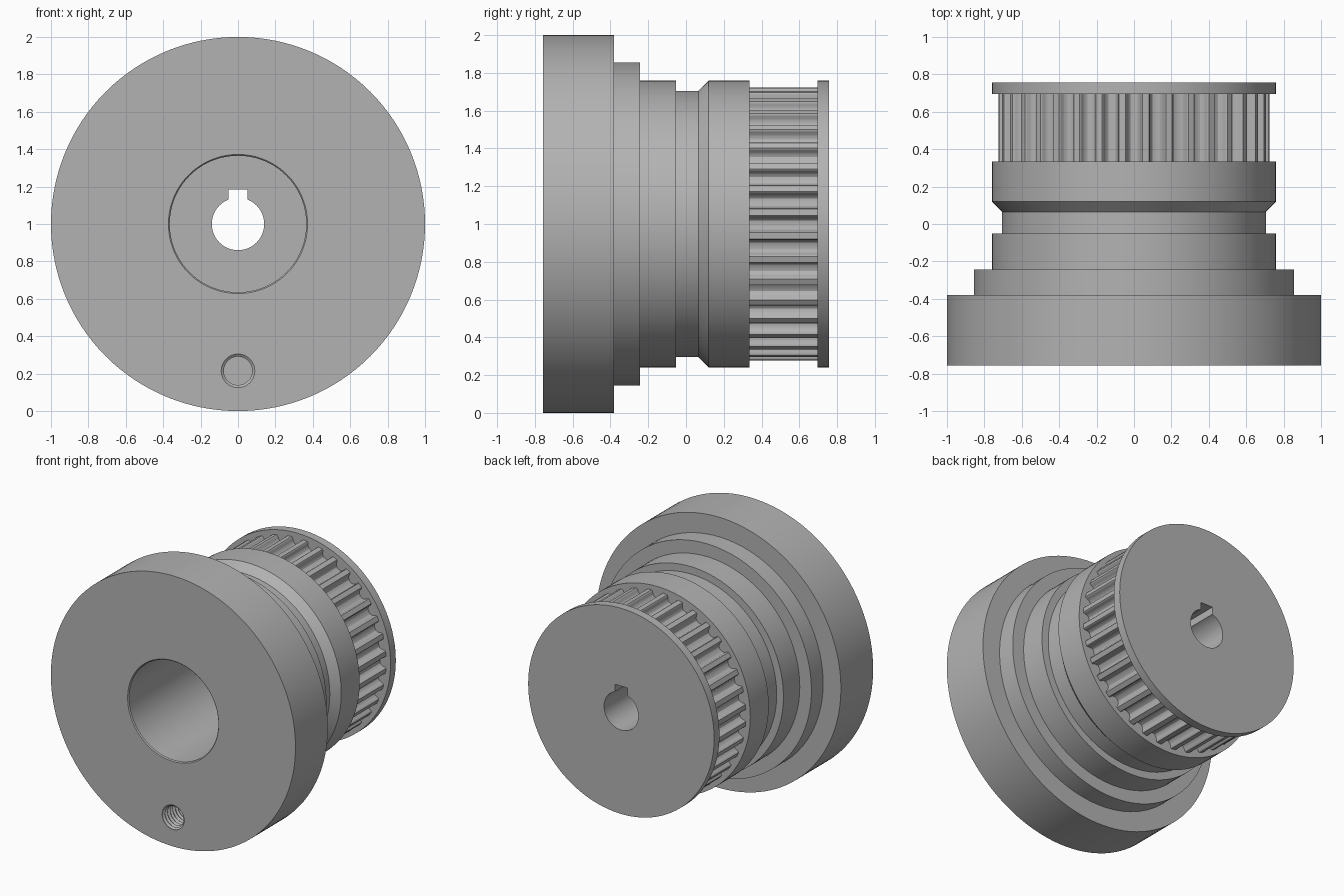
import bpy, bmesh
from math import pi, sin, cos, radians
from mathutils import Vector

old = bpy.data.objects.get("Cube")
if old:
    bpy.data.objects.remove(old, do_unlink=True)

# Material
steel = bpy.data.materials.new("plain_grey_steel")
steel.use_nodes = True
grey = (0.45, 0.45, 0.45, 1)
steel.diffuse_color = grey
steel.node_tree.nodes["Principled BSDF"].inputs["Base Color"].default_value = grey

AXIS_Z = 1.0
END = 0.757


def finish(name, bm):
    bmesh.ops.remove_doubles(bm, verts=bm.verts, dist=1e-5)
    bmesh.ops.recalc_face_normals(bm, faces=bm.faces)
    mesh = bpy.data.meshes.new(name)
    bm.to_mesh(mesh)
    bm.free()
    obj = bpy.data.objects.new(name, mesh)
    bpy.context.collection.objects.link(obj)
    mesh.materials.append(steel)
    return obj


def lathe(name, profile, z, closed=False, steps=128):
    """Turn a (y, radius) profile around a y-parallel axis at height z."""
    bm = bmesh.new()
    verts = [bm.verts.new((0, y, z + r)) for y, r in profile]
    edges = [bm.edges.new(pair) for pair in zip(verts, verts[1:])]
    if closed:
        edges.append(bm.edges.new((verts[-1], verts[0])))
    bmesh.ops.spin(bm, geom=verts + edges, cent=(0, 0, z), axis=(0, 1, 0),
                   angle=2 * pi, steps=steps)
    return finish(name, bm)


def box(name, centre, size):
    bm = bmesh.new()
    bmesh.ops.create_cube(bm, size=1)
    for v in bm.verts:
        v.co = Vector(a * s + c for a, s, c in zip(v.co, size, centre))
    return finish(name, bm)


def cut(target, cutter):
    mod = target.modifiers.new("cut", "BOOLEAN")
    mod.operation, mod.solver, mod.object = "DIFFERENCE", "EXACT", cutter
    bpy.context.view_layer.objects.active = target
    bpy.ops.object.modifier_apply(modifier=mod.name)
    bpy.data.objects.remove(cutter, do_unlink=True)


def smooth(obj):
    bpy.ops.object.select_all(action="DESELECT")
    obj.select_set(True)
    bpy.context.view_layer.objects.active = obj
    bpy.ops.object.shade_smooth_by_angle(angle=radians(30))


# Stepped hub with a wide front recess and a narrow shaft bore
TOOTH_FRONT, TOOTH_BACK = 0.335, 0.695
hub = lathe("stepped_hub", [
    (-END, 0.372), (-END, 1.0), (-0.38, 1.0), (-0.38, 0.855),
    (-0.243, 0.855), (-0.243, 0.76), (-0.052, 0.76), (-0.052, 0.705),
    (0.065, 0.705), (0.12, 0.76), (TOOTH_FRONT, 0.76), (TOOTH_FRONT, 0.62),
    (TOOTH_BACK, 0.62), (TOOTH_BACK, 0.76), (END, 0.76), (END, 0.14),
    (0.3, 0.14), (0.3, 0.365), (-END + 0.007, 0.365)], AXIS_Z, closed=True)

# Keyway along the top of the bore
cut(hub, box("keyway_cutter", (0, 0.55, AXIS_Z + 0.14), (0.1, 0.6, 0.09)))

# Blind tapped hole low on the front face
PITCH, DEPTH = 0.03, 0.3
thread = [(-END - 0.02, 0), (-END - 0.02, 0.09)]
for i in range(int(DEPTH / PITCH)):
    y = -END + i * PITCH
    thread += [(y + 0.004, 0.09), (y + PITCH / 2, 0.076), (y + PITCH - 0.004, 0.09)]
thread += [(-END + DEPTH + 0.02, 0.076), (-END + DEPTH + 0.02, 0)]
cut(hub, lathe("tapped_hole_cutter", thread, 0.215, steps=40))
smooth(hub)

# Toothed belt band: rounded grooves between narrow lands
TEETH, LAND_R = 36, 0.725
half = [(0.046, 0), (0.042, 0.004), (0.039, 0.012), (0.037, 0.025),
        (0.032, 0.038), (0.02, 0.049), (0, 0.053)]
groove = [(-t, d) for t, d in half] + [(t, d) for t, d in reversed(half[:-1])]
bm = bmesh.new()
rows = []
for tooth in range(TEETH):
    for t, d in groove:
        a = 2 * pi * tooth / TEETH + t / LAND_R
        r = LAND_R - d
        rows.append([bm.verts.new((r * sin(a), y, AXIS_Z + r * cos(a)))
                     for y in (TOOTH_FRONT - 0.005, TOOTH_BACK + 0.005)])
for p, q in zip(rows, rows[1:] + rows[:1]):
    bm.faces.new((p[0], p[1], q[1], q[0]))
smooth(finish("toothed_belt_band", bm))
